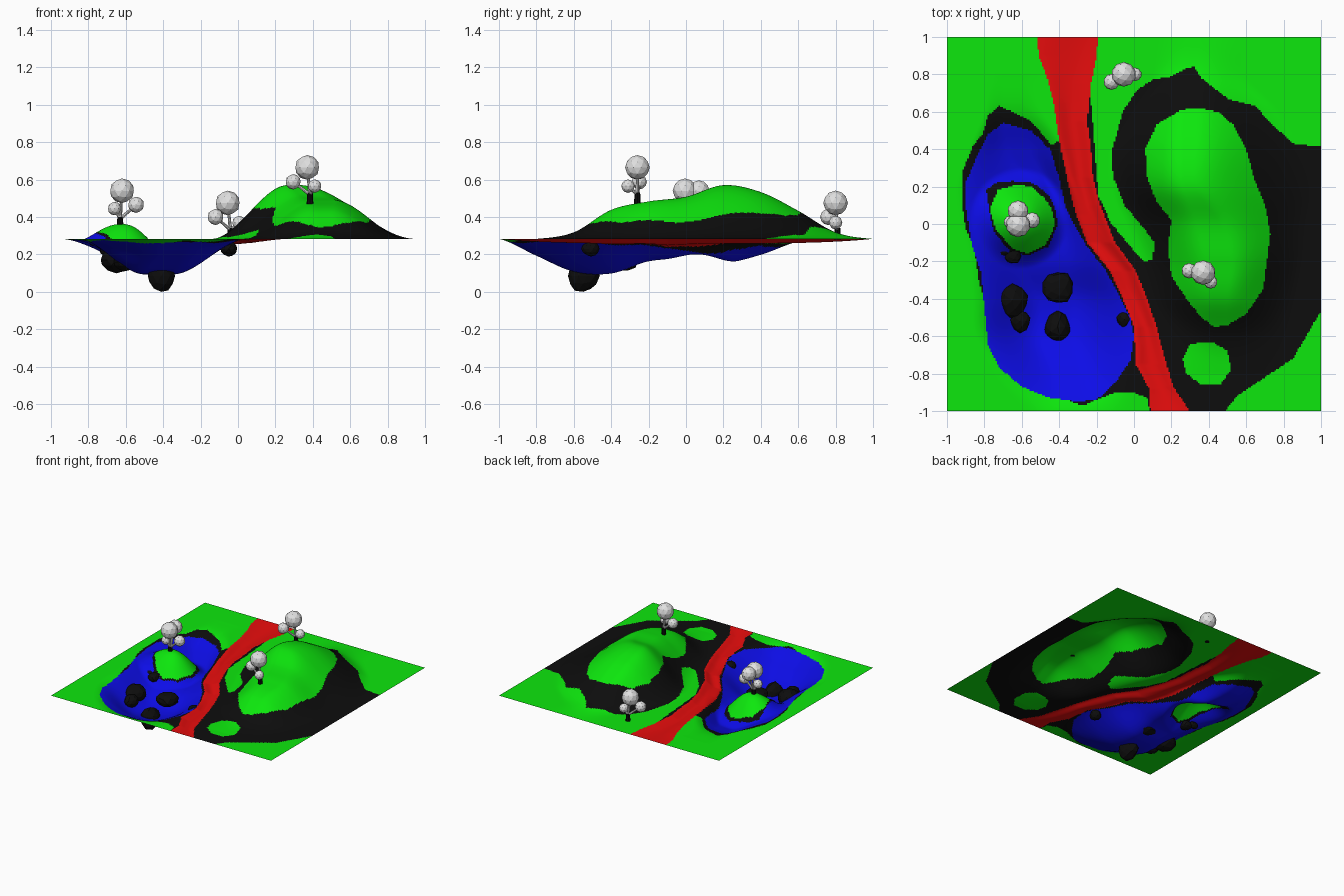
import bpy, bmesh, math, random
from mathutils import Vector

random.seed(4)
BASE = 0.283      # level of the flat ground
N = 240           # terrain cells per side


def material(name, rgb):
    m = bpy.data.materials.new(name)
    m.diffuse_color = (*rgb, 1)
    return m


GREEN = material("grass green", (0.004, 0.8, 0.004))
BLACK = material("rock black", (0.004, 0.004, 0.004))
BLUE = material("water blue", (0.004, 0.004, 0.8))
RED = material("road red", (0.8, 0.004, 0.004))
GREY = material("foliage grey", (0.75, 0.75, 0.75))

# ---- outlines of the coloured zones, seen from above
POND = [(-.70, .54), (-.55, .50), (-.45, .40), (-.40, .25), (-.37, .10), (-.31, -.02), (-.25, -.12),
        (-.15, -.25), (-.08, -.38), (-.02, -.5), (0, -.6), (-.02, -.73), (-.10, -.85), (-.2, -.94),
        (-.3, -.95), (-.45, -.93), (-.6, -.87), (-.72, -.77), (-.78, -.65), (-.80, -.45), (-.82, -.25),
        (-.87, -.1), (-.90, .1), (-.90, .22), (-.84, .36), (-.78, .48)]
RIM = [(-.92, .27), (-.86, .42), (-.81, .48), (-.78, .58), (-.72, .63), (-.65, .60), (-.55, .55),
       (-.44, .42), (-.38, .46), (-.3, .1), (-.1, -.2), (.05, -.5), (.12, -1.02), (.09, -1.02), (.07, -.93),
       (0, -.90), (-.1, -.90), (-.2, -.94), (-.27, -.97), (-.34, -.95), (-.5, -.8), (-.78, -.5),
       (-.83, -.3), (-.85, -.15), (-.9, -.02), (-.92, .12)]
ISLAND = [(-.63, .21), (-.55, .20), (-.48, .14), (-.44, .08), (-.42, 0), (-.47, -.11), (-.57, -.16),
          (-.65, -.13), (-.74, -.03), (-.77, .08), (-.73, .18)]
SHORE = [(-.65, .23), (-.54, .22), (-.46, .16), (-.425, .09), (-.405, 0), (-.46, -.12), (-.57, -.17),
         (-.66, -.15), (-.75, -.04), (-.775, .08), (-.79, .18), (-.74, .22)]
SLOPE = [(.32, .84), (.36, .78), (.5, .67), (.65, .63), (.72, .55), (.85, .43), (1.02, .41),
         (1.02, -.43), (.95, -.55), (.85, -.72), (.7, -.82), (.55, -.92), (.47, -1.02), (.2, -1.02),
         (0, -.4), (-.2, 0), (-.28, .5), (-.24, .72), (-.225, .6), (-.21, .4), (-.19, .15), (-.12, 0),
         (-.02, -.12), (.05, -.2), (.10, -.19), (.11, -.1), (.05, -.02), (-.05, .1), (-.11, .25),
         (-.12, .38), (-.06, .6), (.02, .72), (.1, .77), (.2, .79), (.28, .83)]
HILLTOP = [(.35, .62), (.45, .60), (.53, .53), (.60, .4), (.64, .25), (.70, .1), (.73, -.05), (.71, -.2),
           (.69, -.35), (.6, -.48), (.5, -.54), (.43, -.55), (.36, -.5), (.28, -.4), (.20, -.28),
           (.18, -.12), (.20, .02), (.12, .12), (.07, .25), (.06, .4), (.12, .53), (.25, .61)]
PATCH = [(.30, -.64), (.42, -.63), (.5, -.68), (.52, -.78), (.46, -.86), (.36, -.86), (.28, -.8), (.26, -.72)]
ROAD = [(-.52, 1.02), (-.51, .9), (-.47, .8), (-.43, .65), (-.40, .45), (-.36, .25), (-.31, .05),
        (-.25, -.1), (-.13, -.25), (-.06, -.4), (0, -.55), (.01, -.75), (.08, -.88), (.09, -1.02),
        (.31, -1.02), (.21, -.87), (.16, -.7), (.12, -.55), (.07, -.4), (.01, -.25), (-.1, -.1), (-.18, .1),
        (-.22, .25), (-.23, .4), (-.25, .55), (-.23, .75), (-.20, .9), (-.19, 1.02)]
# painted in this order, later zones on top: (outline, material slot)
ZONES = [(RIM, 1), (POND, 2), (SHORE, 1), (ISLAND, 0), (SLOPE, 1), (HILLTOP, 0), (PATCH, 0), (ROAD, 3)]

# ---- cross-sections every 0.2 from y=-1: height, left foot, left crest, right crest, right foot
HILL = [(0, .2, .45, .5, .8), (0, .2, .45, .5, .8), (.035, .2, .45, .5, .82), (.155, .1, .42, .5, .86),
        (.2, .03, .4, .52, .9), (.225, -.05, .34, .46, .92), (.287, -.13, .27, .33, .95),
        (.25, -.13, .26, .33, .9), (.15, -.02, .27, .34, .78), (.035, .1, .3, .34, .6), (0, .1, .3, .34, .6)]
BOWL = [(0, -.6, -.4, -.3, 0), (.09, -.75, -.42, -.3, .02), (.175, -.85, -.5, -.35, .06),
        (.185, -.86, -.5, -.35, .03), (.12, -.88, -.58, -.38, -.08), (.11, -.93, -.6, -.42, -.2),
        (.13, -.95, -.54, -.47, -.3), (.085, -.88, -.66, -.56, -.36), (.015, -.8, -.7, -.6, -.48),
        (0, -.8, -.7, -.6, -.48), (0, -.8, -.7, -.6, -.48)]


def section(rows, y):
    """Smoothly blended cross-section at y."""
    f = min(max((y + 1) * 5, 0), 9.9999)
    i, t = int(f), f - int(f)
    a, b, c, d = (rows[min(max(i + k, 0), 10)] for k in (-1, 0, 1, 2))
    return [q + .5 * t * (r - p + t * (2 * p - 5 * q + 4 * r - s + t * (3 * (q - r) + s - p)))
            for p, q, r, s in zip(a, b, c, d)]


def ease(t):
    t = min(max(t, 0), 1)
    return t * t * (3 - 2 * t)


def lift(s, x):
    h, l0, l1, r1, r0 = s
    return max(h, 0) * ease((x - l0) / (l1 - l0)) * ease((r0 - x) / (r0 - r1))


def crossings(poly, y):
    return sorted(x0 + (y - y0) * (x1 - x0) / (y1 - y0)
                  for (x0, y0), (x1, y1) in zip(poly, poly[1:] + poly[:1]) if (y0 > y) != (y1 > y))


def height(x, y, hill, bowl, road):
    z = BASE + lift(hill, x) - lift(bowl, x)
    q = ((x + .61) ** 2 + (y - .03) ** 2) / .073            # island mound
    if q < 1:
        z += .19 * (1 - q) ** 2
    t = (2 * x - road[0] - road[-1]) / (road[-1] - road[0])  # shallow sunken road
    if abs(t) < 1:
        z = min(z, max(z - .025 * (1 - t * t) ** 2 * (1 - y ** 4), BASE - .05))
    return z


def finish(name, bm, mats, smooth):
    me = bpy.data.meshes.new(name)
    bm.to_mesh(me)
    bm.free()
    for m in mats:
        me.materials.append(m)
    for p in me.polygons:
        p.use_smooth = smooth
    ob = bpy.data.objects.new(name, me)
    bpy.context.collection.objects.link(ob)
    return ob


# ---- terrain sheet
bm = bmesh.new()
grid = []
for j in range(N + 1):
    y = -1 + 2 * j / N
    hill, bowl, road = section(HILL, y), section(BOWL, y), crossings(ROAD, y)
    grid.append([bm.verts.new((x, y, height(x, y, hill, bowl, road)))
                 for x in (-1 + 2 * i / N for i in range(N + 1))])
for j in range(N):
    cuts = [(crossings(p, -1 + (2 * j + 1) / N), m) for p, m in ZONES]
    for i in range(N):
        f = bm.faces.new((grid[j][i], grid[j][i + 1], grid[j + 1][i + 1], grid[j + 1][i]))
        x = -1 + (2 * i + 1) / N
        for xs, m in cuts:
            if sum(c < x for c in xs) % 2:
                f.material_index = m
finish("terrain", bm, [GREEN, BLACK, BLUE, RED], True)

# ---- rocks in the pond: x, y, z, radius, height factor
for k, (x, y, z, r, s) in enumerate([(-.65, -.41, .17, .09, .7), (-.61, -.52, .16, .058, .8),
                                     (-.41, -.34, .16, .082, .65), (-.41, -.55, .085, .078, 1.05),
                                     (-.05, -.51, .23, .047, .8), (-.65, -.165, .21, .045, .8),
                                     (-.70, -.14, .22, .035, .8)]):
    bm = bmesh.new()
    bmesh.ops.create_icosphere(bm, subdivisions=2, radius=r)
    a, b, c = (random.uniform(0, 6) for _ in range(3))
    for v in bm.verts:
        n = v.co / r
        v.co *= 1 + .09 * math.sin(3 * n.x + a) + .07 * math.sin(4 * n.y + b)
        v.co = Vector((x + v.co.x, y + v.co.y, max(z + v.co.z * s, 0)))
    finish(f"rock_{k + 1}", bm, [BLACK], False)


def rod(bm, a, b, r0, r1):
    d = b - a
    res = bmesh.ops.create_cone(bm, cap_ends=True, segments=8, radius1=r0, radius2=r1, depth=d.length)
    q = d.to_track_quat('Z', 'Y')
    for v in res["verts"]:
        v.co = q @ v.co + (a + b) / 2


# ---- trees: trunk foot, then foliage balls (x, y, z, radius)
TREES = [((-.63, .02, .34), [(-.62, -.005, .54, .066), (-.62, .07, .54, .056),
                             (-.545, .02, .465, .043), (-.66, .01, .445, .036)]),
         ((.385, -.26, .47), [(.37, -.26, .665, .066), (.295, -.25, .588, .041), (.41, -.31, .565, .036)]),
         ((-.04, .81, .28), [(-.055, .80, .475, .066), (-.12, .76, .40, .043), (.005, .80, .37, .036)])]
for k, (foot, balls) in enumerate(TREES):
    foot = Vector(foot)
    top = foot + Vector((0, 0, .06))
    bm = bmesh.new()
    rod(bm, foot, top, .018, .015)
    finish(f"tree_trunk_{k + 1}", bm, [BLACK], False)
    bm = bmesh.new()
    for x, y, z, r in balls:
        p = Vector((x, y, z))
        rod(bm, top - Vector((0, 0, .01)), p, .010, .006)
        res = bmesh.ops.create_icosphere(bm, subdivisions=2, radius=r)
        for v in res["verts"]:
            v.co += p
    finish(f"tree_foliage_{k + 1}", bm, [GREY], False)
